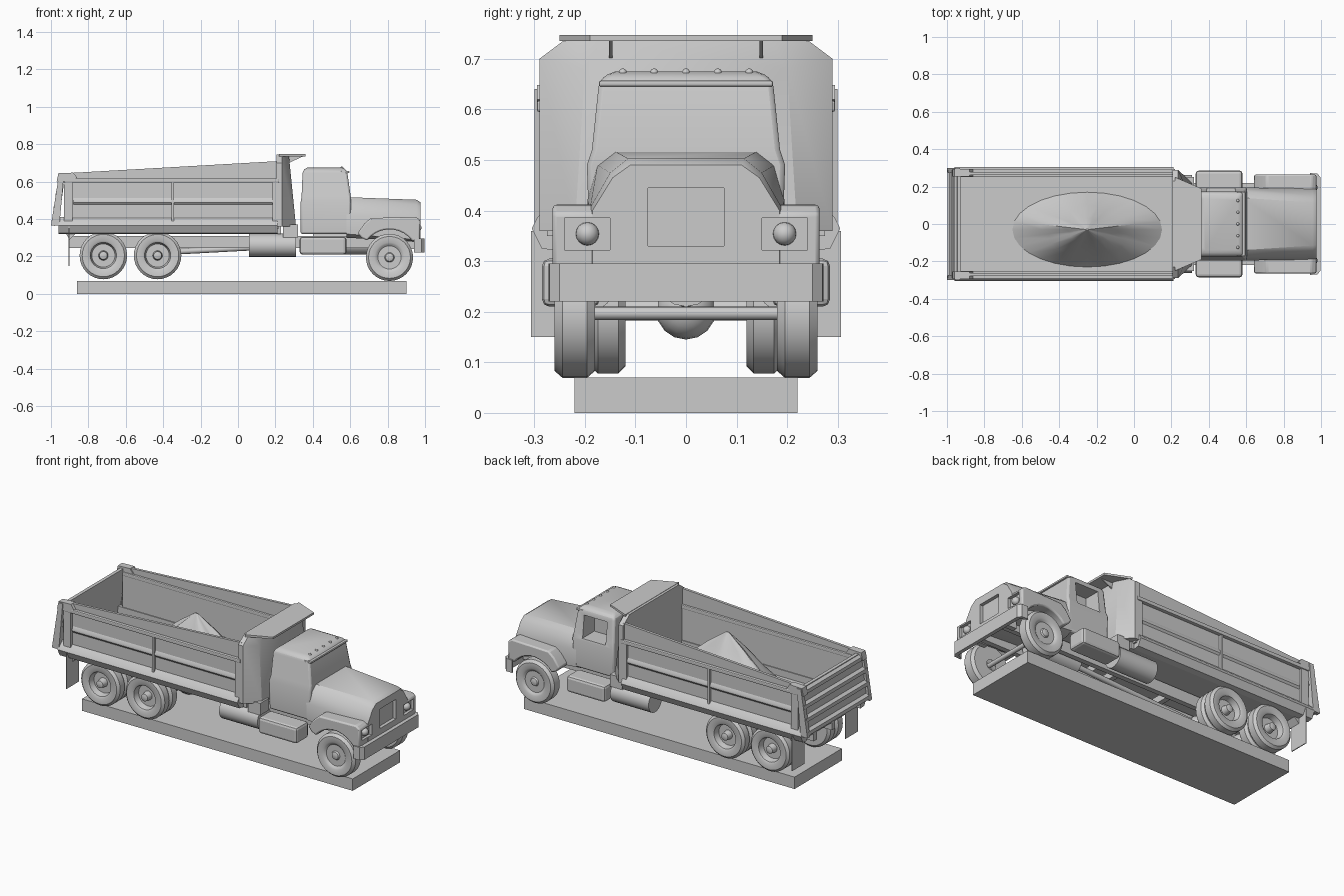
import bpy, bmesh, math
from mathutils import Vector

if "Cube" in bpy.data.objects:
    bpy.data.objects.remove(bpy.data.objects["Cube"], do_unlink=True)

grey = bpy.data.materials.new("plain grey")
grey.use_nodes = True
grey.diffuse_color = (0.6, 0.6, 0.6, 1)
grey.node_tree.nodes["Principled BSDF"].inputs["Base Color"].default_value = (0.6, 0.6, 0.6, 1)


def finish(name, bm, smooth=True, bevel=0):
    bmesh.ops.recalc_face_normals(bm, faces=bm.faces)
    mesh = bpy.data.meshes.new(name)
    bm.to_mesh(mesh)
    bm.free()
    mesh.materials.append(grey)
    ob = bpy.data.objects.new(name, mesh)
    bpy.context.collection.objects.link(ob)
    if bevel:
        mod = ob.modifiers.new("bevel", "BEVEL")
        mod.width, mod.segments = bevel, 2
    if smooth:
        bpy.ops.object.select_all(action="DESELECT")
        ob.select_set(True)
        bpy.context.view_layer.objects.active = ob
        bpy.ops.object.shade_smooth_by_angle(angle=math.radians(35))
    return ob


def loft(name, rings, smooth=True, bevel=0):
    """Skin a row of equal rings and cap both ends."""
    bm = bmesh.new()
    rows = [[bm.verts.new(p) for p in ring] for ring in rings]
    n = len(rows[0])
    for a, b in zip(rows, rows[1:]):
        for i in range(n):
            bm.faces.new((a[i], a[(i + 1) % n], b[(i + 1) % n], b[i]))
    bm.faces.new(rows[0])
    bm.faces.new(rows[-1])
    return finish(name, bm, smooth, bevel)


def box(name, x, y, z, bevel=0):
    rings = [[(x[0], y[0], h), (x[1], y[0], h), (x[1], y[1], h), (x[0], y[1], h)] for h in z]
    return loft(name, rings, False, bevel)


def side_prism(name, outline, y0, y1, bevel=0):
    """Extrude an x-z outline across y."""
    return loft(name, [[(x, y, z) for x, z in outline] for y in (y0, y1)], True, bevel)


def lathe(name, profile, centre, axis, steps=32):
    """Turn (radius, distance) points round an axis."""
    bm = bmesh.new()
    axis = Vector(axis)
    across = axis.orthogonal().normalized()
    vs = [bm.verts.new(Vector(centre) + axis * d + across * r) for r, d in profile]
    edges = [bm.edges.new(pair) for pair in zip(vs, vs[1:])]
    bmesh.ops.spin(bm, geom=vs + edges, cent=centre, axis=axis, angle=math.tau,
                   steps=steps, use_duplicate=False)
    bmesh.ops.remove_doubles(bm, verts=bm.verts, dist=0.0002)
    return finish(name, bm)


def rod(name, a, b, r, steps=16):
    d = Vector(b) - Vector(a)
    return lathe(name, [(0, 0), (r, 0), (r, d.length), (0, d.length)], a, d.normalized(), steps)


def ball(name, centre, r):
    arc = [(r * math.sin(t * math.pi / 10), -r * math.cos(t * math.pi / 10)) for t in range(11)]
    return lathe(name, arc, centre, (1, 0, 0), 16)


def cut(ob, x, y, z):
    cutter = box("cutter", x, y, z)
    cutter.hide_render = True
    cutter.hide_viewport = True
    mod = ob.modifiers.new("recess", "BOOLEAN")
    mod.operation, mod.object = "DIFFERENCE", cutter


def span(s, a, b):
    return sorted((s * a, s * b))


def mirrored(half):
    return half + [(-y, z) for y, z in reversed(half)]


# Base plank
box("base_plank", (-0.86, 0.9), (-0.22, 0.22), (0, 0.07))

# Cab, with one open side window
cab_levels = [(0.32, 0.335, 0.6, 0.19), (0.49, 0.335, 0.605, 0.196), (0.52, 0.34, 0.603, 0.186),
              (0.645, 0.345, 0.585, 0.173), (0.665, 0.352, 0.578, 0.165), (0.675, 0.37, 0.555, 0.14)]
cab = loft("cab", [[(a, -w, z), (b, -w, z), (b, w, z), (a, w, z)] for z, a, b, w in cab_levels], True, 0.01)
cut(cab, (0.39, 0.54), (0.08, 0.3), (0.5, 0.63))
box("windscreen_brim", (0.55, 0.595), (-0.172, 0.172), (0.645, 0.657), 0.004)
for y in (-0.125, -0.063, 0, 0.063, 0.125):
    ball("roof_light", (0.555, y, 0.673), 0.008)

# Hood with recessed grille
back = mirrored([(0.15, 0.3), (0.19, 0.32), (0.195, 0.42), (0.175, 0.49), (0.14, 0.517)])
front = mirrored([(0.15, 0.28), (0.19, 0.29), (0.19, 0.405), (0.15, 0.475), (0.115, 0.503)])
nose = mirrored([(0.145, 0.28), (0.185, 0.29), (0.185, 0.4), (0.145, 0.465), (0.11, 0.49)])
hood = loft("hood", [[(x, y, z) for y, z in ring] for x, ring in ((0.58, back), (0.955, front), (0.975, nose))])
cut(hood, (0.955, 1.1), (-0.075, 0.075), (0.33, 0.445))

# Fenders, headlights and steps
arch = [(0.81 + 0.15 * math.cos(a), 0.195 + 0.15 * math.sin(a))
        for a in [math.radians(d) for d in range(35, 150, 12)]]
fender_outline = [(0.972, 0.285)] + arch + [(0.66, 0.3), (0.64, 0.325), (0.675, 0.375), (0.71, 0.405),
                                          (0.95, 0.412), (0.975, 0.395)]
for s in (-1, 1):
    fender = side_prism("fender", fender_outline, s * 0.14, s * 0.264, 0.008)
    for target in (fender, hood):
        cut(target, (0.957, 1.1), span(s, 0.15, 0.24), (0.322, 0.385))
    ball("headlight", (0.958, s * 0.195, 0.354), 0.023)
    box("cab_step", (0.33, 0.58), span(s, 0.17, 0.285), (0.21, 0.305), 0.015)
    rod("fuel_tank", (0.06, s * 0.2, 0.26), (0.31, s * 0.2, 0.26), 0.062, 24)
    box("frame_rail", (-0.9, 0.96), span(s, 0.07, 0.1), (0.245, 0.31))
    box("bumper_bracket", (0.9, 0.97), span(s, 0.1, 0.13), (0.24, 0.28))

# Front bumper with swept ends
bumper_plan = [(0.94, -0.272), (0.98, -0.27), (0.997, -0.25), (0.997, 0.25), (0.98, 0.27), (0.94, 0.272),
               (0.94, 0.262), (0.975, 0.245), (0.975, -0.245), (0.94, -0.262)]
loft("front_bumper", [[(x, y, z) for x, y in bumper_plan] for z in (0.22, 0.295)])


# Wheels and axles
def wheel(name, x, z, y, s, r, half, dish):
    profile = [(0.03, -half), (r - 0.014, -half), (r, -half * 0.6), (r, half * 0.6), (r - 0.014, half),
               (0.08, half), (0.07, half - 0.006), (0.062, half - dish), (0.026, half - dish),
               (0.021, half - 0.004), (0.01, half), (0, half)]
    lathe(name, profile, (x, s * y, z), (0, s, 0), 32)


for s in (-1, 1):
    wheel("front_wheel", 0.81, 0.195, 0.22, s, 0.126, 0.04, 0.012)
    for x in (-0.72, -0.43):
        wheel("rear_outer_wheel", x, 0.205, 0.226, s, 0.127, 0.034, 0.04)
        wheel("rear_inner_wheel", x, 0.205, 0.154, s, 0.127, 0.034, 0.02)
rod("front_axle", (0.81, -0.2, 0.197), (0.81, 0.2, 0.197), 0.013)
for x in (-0.72, -0.43):
    rod("rear_axle", (x, -0.2, 0.205), (x, 0.2, 0.205), 0.022)
    ball("differential", (x, 0, 0.205), 0.06)
rod("drive_shaft", (-0.43, 0, 0.22), (0.5, 0, 0.27), 0.015)
rod("gearbox", (0.4, 0, 0.27), (0.7, 0, 0.27), 0.06)
for x in (-0.85, -0.58, -0.2, 0.15, 0.62):
    box("cross_member", (x, x + 0.03), (-0.08, 0.08), (0.26, 0.3))

# Dump bed: floor, walls, ribs and top boards
side_prism("bed_floor", [(-0.95, 0.37), (-0.9, 0.29), (-0.87, 0.32), (0.23, 0.32), (0.23, 0.37)], -0.25, 0.25)
for s in (-1, 1):
    box("side_wall", (-0.93, 0.22), span(s, 0.255, 0.275), (0.35, 0.615))
    lower = [(0.25, 0.32), (0.285, 0.325), (0.305, 0.365), (0.295, 0.385), (0.27, 0.41), (0.25, 0.41)]
    loft("lower_rail", [[(x, s * y, z) for y, z in lower] for x in (-0.96, 0.21)])
    ridge = [(0.27, 0.47), (0.284, 0.488), (0.284, 0.5), (0.27, 0.52)]
    loft("side_ridge", [[(x, s * y, z) for y, z in ridge] for x in (-0.88, 0.2)])
    box("top_rail", (-0.93, 0.22), span(s, 0.25, 0.295), (0.595, 0.618), 0.005)
    for x in (-0.93, -0.355, 0.185):
        wide = 0.012 if x == -0.355 else 0.045
        box("side_post", (x, x + wide), span(s, 0.26, 0.29), (0.38, 0.61))
    side_prism("sloped_board", [(-0.92, 0.61), (0.22, 0.61), (0.22, 0.71), (-0.92, 0.645)], s * 0.262, s * 0.278)
    side_prism("tailgate_hinge", [(-0.97, 0.6), (-0.96, 0.645), (-0.88, 0.648), (-0.86, 0.62), (-0.92, 0.6)],
               s * 0.255, s * 0.295)
    box("mud_flap", (-0.905, -0.9), span(s, 0.19, 0.306), (0.15, 0.36))

# Tailgate with horizontal ribs
side_prism("tailgate", [(-0.985, 0.365), (-0.945, 0.635), (-0.925, 0.635), (-0.96, 0.365)], -0.285, 0.285)
for z in (0.385, 0.46, 0.535, 0.61):
    x = -0.982 + (z - 0.385) * 0.15
    side_prism("tailgate_rib", [(x, z - 0.022), (x - 0.016, z - 0.01), (x - 0.014, z + 0.01), (x + 0.004, z + 0.022)],
               -0.29, 0.29)
for s in (-1, 1):
    side_prism("tailgate_edge", [(-1, 0.365), (-0.957, 0.64), (-0.93, 0.64), (-0.955, 0.365)], s * 0.275, s * 0.3)

# Bulkhead and cab shield
wall = mirrored([(0.29, 0.36), (0.29, 0.7), (0.23, 0.745)])
inner = mirrored([(0.22, 0.36), (0.2, 0.68), (0.17, 0.735)])
loft("bulkhead", [[(x, y, z) for y, z in wall] for x in (0.205, 0.235)]
     + [[(0.31 - (z - 0.36) * 0.1, y, z) for y, z in inner]])
shield = [(0.22, -0.25), (0.36, -0.19), (0.36, 0.19), (0.22, 0.25)]
loft("cab_shield", [[(x, y, z) for x, y in shield] for z in (0.735, 0.747)])
for s in (-1, 1):
    side_prism("shield_gusset", [(0.25, 0.69), (0.35, 0.736), (0.25, 0.736)], s * 0.145, s * 0.152)
    box("bulkhead_bracket", (0.24, 0.32), span(s, 0.17, 0.25), (0.3, 0.37))

# Heap of load
levels = [(1, 0.372), (0.6, 0.47), (0.28, 0.585), (0.02, 0.665)]
heap = []
for size, z in levels:
    ring = []
    for i in range(28):
        a = math.tau * i / 28
        k = size * (1 + (0.12 * math.sin(5 * a) if size < 1 else 0))
        ring.append((-0.25 + 0.4 * k * math.cos(a), -0.03 + 0.2 * k * math.sin(a), z))
    heap.append(ring)
loft("load_heap", heap)
